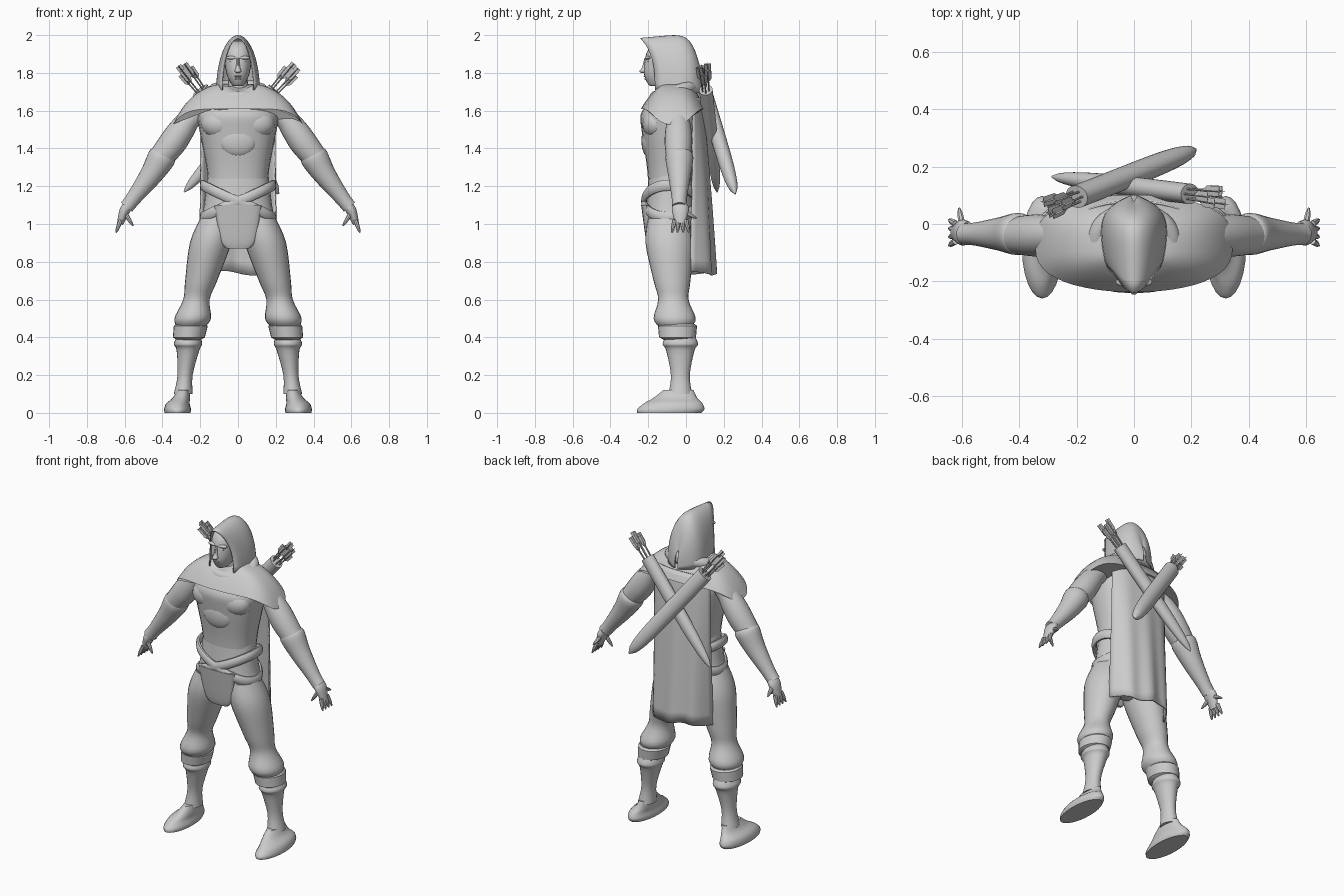
import bpy, bmesh, math
from mathutils import Vector

cube = bpy.data.objects.get("Cube")
if cube:
    bpy.data.objects.remove(cube)

mat = bpy.data.materials.new("plain_grey")
mat.use_nodes = True
GREY = (0.6, 0.6, 0.6, 1)
mat.diffuse_color = GREY
mat.node_tree.nodes["Principled BSDF"].inputs["Base Color"].default_value = GREY


def power(value, exponent):
    return math.copysign(abs(value) ** exponent, value)


def circle(count):
    angles = [math.tau * i / count for i in range(count)]
    return [(math.cos(a), math.sin(a)) for a in angles]


def finish(name, bm, mirror=False, thick=0):
    bmesh.ops.recalc_face_normals(bm, faces=bm.faces)
    mesh = bpy.data.meshes.new(name)
    bm.to_mesh(mesh)
    bm.free()
    mesh.materials.append(mat)
    for polygon in mesh.polygons:
        polygon.use_smooth = True
    mesh.set_sharp_from_angle(angle=math.radians(40))
    ob = bpy.data.objects.new(name, mesh)
    bpy.context.scene.collection.objects.link(ob)
    if mirror:
        ob.modifiers.new("Mirror", 'MIRROR')
    if thick:
        ob.modifiers.new("Solidify", 'SOLIDIFY').thickness = thick


def skin(bm, rows, tube=True, ring=False):
    """Join rows of points into a sheet, a capped tube or a ring."""
    rows = [[bm.verts.new(p) for p in row] for row in rows]
    count = len(rows[0])
    for a, b in zip(rows, rows[1:] + rows[:1] if ring else rows[1:]):
        for i in range(count if tube else count - 1):
            j = (i + 1) % count
            bm.faces.new((a[i], a[j], b[j], b[i]))
    if tube and not ring:
        bm.faces.new(rows[0])
        bm.faces.new(rows[-1])


def add_tube(bm, points, radii, depth=1, sides=24, follow=True, square=1):
    """Elliptical rings, lying flat or turned along the path."""
    rows = []
    for k, (point, radius) in enumerate(zip(points, radii)):
        along = Vector((0, 0, 1))
        if follow:
            along = points[min(k + 1, len(points) - 1)] - points[max(k - 1, 0)]
        across = Vector((0, 1, 0)).cross(along).normalized()
        back = along.cross(across).normalized()
        rows.append([point + across * radius * power(c, square)
                     + back * radius * depth * power(s, square) for c, s in circle(sides)])
    skin(bm, rows)


def spline(keys, steps):
    """Smooth curve through the keys."""
    keys = [Vector(k) for k in keys]
    curve = []
    for i in range(len(keys) - 1):
        a, b = keys[i], keys[i + 1]
        start = (b - keys[max(i - 1, 0)]) / 2
        end = (keys[min(i + 2, len(keys) - 1)] - a) / 2
        for t in (step / steps for step in range(steps)):
            curve.append(a + start * t + (3 * (b - a) - 2 * start - end) * t ** 2
                         + (2 * (a - b) + start + end) * t ** 3)
    return curve + [keys[-1]]


def part(name, keys, y, lean=0, steps=4, mirror=False, **shape):
    """Body part from (x, z, half width) keys; lean shifts y with height."""
    keys = spline(keys, steps)
    bm = bmesh.new()
    add_tube(bm, [Vector((x, y + lean * z, z)) for x, z, r in keys], [r for x, z, r in keys], **shape)
    finish(name, bm, mirror)


def blob(name, place, size):
    bm = bmesh.new()
    bmesh.ops.create_uvsphere(bm, u_segments=20, v_segments=12, radius=1)
    bmesh.ops.scale(bm, vec=size, verts=bm.verts)
    bmesh.ops.translate(bm, vec=place, verts=bm.verts)
    finish(name, bm, mirror=place[0] > 0)


# Torso, hips and front flap
part("vest", [(0, 1.24, .16), (0, 1.32, .17), (0, 1.5, .205), (0, 1.58, .21), (0, 1.64, .16)],
     y=-.08, depth=.76, follow=False, square=.85)
part("hips", [(0, .87, .05), (0, .92, .13), (0, 1, .195), (0, 1.1, .18), (0, 1.27, .16)],
     y=-.085, depth=.7, follow=False, square=.9)
part("front_flap", [(0, .87, .06), (0, .92, .095), (0, 1.1, .125)],
     y=-.1, lean=-.1, depth=.22, follow=False, square=.8)
blob("chest_muscle", (.095, -.16, 1.53), (.1, .072, .08))
blob("abdomen", (0, -.2, 1.44), (.1, .036, .085))

# Crossed belts
for name, tilt in (("belt_falling_left", -.085), ("belt_falling_right", .085)):
    bm = bmesh.new()
    rows = []
    for c, s in circle(48):
        middle = Vector((.187 * power(c, .9), -.085 + .138 * power(s, .9), 1.12 + tilt * c))
        rows.append([middle + Vector((c * u, s * u, 2 * v)) * .015 for u, v in circle(10)])
    skin(bm, rows, ring=True)
    finish(name, bm)

# Legs: trousers, cuffs, boots
part("trouser_leg", [(.11, 1.03, .09), (.145, .9, .11), (.195, .7, .085), (.22, .6, .07),
                     (.24, .5, .097), (.25, .45, .07)],
     y=-.025, lean=-.07, depth=1.15, follow=False, mirror=True)
part("knee_cuff", [(.25, .47, .08), (.25, .46, .09), (.26, .4, .085), (.26, .385, .06)],
     y=-.045, depth=1.15, steps=1, follow=False, mirror=True)
part("boot_shaft", [(.26, .41, .06), (.265, .365, .075), (.265, .33, .06), (.28, .2, .04), (.29, .1, .05)],
     y=-.03, depth=1.25, follow=False, mirror=True)
part("shoe", [(.32, 0, .068), (.32, .02, .071), (.318, .05, .062), (.3, .08, .046), (.29, .12, .032)],
     y=-.088, lean=.4, depth=2.5, follow=False, mirror=True)

# Arms and hands
part("upper_arm", [(.2, 1.6, .05), (.26, 1.55, .06), (.305, 1.49, .07), (.35, 1.425, .073), (.41, 1.35, .065)],
     y=-.04, mirror=True)
part("forearm_sleeve", [(.39, 1.38, .06), (.405, 1.35, .074), (.46, 1.26, .06),
                        (.55, 1.14, .041), (.59, 1.09, .038)], y=-.035, mirror=True)
part("hand", [(.58, 1.1, .025), (.6, 1.07, .028), (.625, 1, .016)], y=-.03, depth=1.6, mirror=True)
bm = bmesh.new()
fingers = [((.622, y, 1.02), (.645, y * 1.5 + .015, .955)) for y in (-.06, -.04, -.02, 0)]
thumbs = [((.6, 0, 1.06), (.61, .055, 1.03)), ((.6, -.05, 1.06), (.555, -.06, .99))]
for base, tip in fingers + thumbs:
    base, tip = Vector(base), Vector(tip)
    stages = [i / 4 for i in range(5)]
    add_tube(bm, [base.lerp(tip, t) for t in stages], [.012 - .008 * t ** 3 for t in stages], sides=8)
finish("fingers", bm, mirror=True)

# Shoulder mantle, drooping toward the arms
bm = bmesh.new()
rows = []
for t in (i / 10 for i in range(11)):
    dip = .035 * (1 - t)
    rows.append([((.1 + .245 * t) * c, -.068 + (.08 + .09 * t) * power(s, .7),
                  1.74 - .13 * t ** 1.5 - .085 * t ** 4 * c ** 6 - dip * max(0, -s) ** 4)
                 for c, s in circle(48)])
skin(bm, rows)
finish("shoulder_mantle", bm)

# Soft collar roll around the neck
bm = bmesh.new()
skin(bm, [[((.13 + .035 * u) * c, -.06 + (.1 + .035 * u) * s, 1.7 + .03 * s + .035 * v)
           for u, v in circle(12)] for c, s in circle(40)], ring=True)
finish("collar_roll", bm)

# Head and face
part("neck", [(0, 1.62, .07), (0, 1.7, .055), (0, 1.8, .05)], y=-.085)
part("head", [(0, 1.73, .02), (0, 1.74, .035), (0, 1.8, .062), (0, 1.9, .074), (0, 1.95, .06), (0, 1.97, .03)],
     y=-.67, lean=.3, depth=1.5, follow=False, square=.9)
part("nose", [(0, 1.8, .01), (0, 1.81, .018), (0, 1.83, .011), (0, 1.88, .01)],
     y=-.64, lean=.23, depth=1.3, follow=False, sides=10)
blob("brow", (.032, -.202, 1.88), (.032, .016, .01))
blob("eye", (.032, -.198, 1.86), (.014, .01, .006))
blob("upper_lip", (0, -.21, 1.783), (.024, .014, .006))
blob("lower_lip", (0, -.207, 1.77), (.02, .014, .007))

# Hood: arches swept from the pointed front edge to the back
bm = bmesh.new()
rows = []
for t in (1 - (1 - i / 16) ** 2 for i in range(17)):
    width = .086 + .045 * t ** .5 - .12 * t ** 6
    top = Vector((0, -.24 + .32 * t, 1.985 + .03 * t - .22 * t ** 8))
    hem = Vector((0, -.165 + .265 * t, 1.71 - .02 * t))
    row = []
    for angle in (math.pi * i / 24 for i in range(25)):
        rise = abs(math.sin(angle))
        row.append((width * math.cos(angle), hem.y + (top.y - hem.y) * rise ** 3,
                    hem.z + (top.z - hem.z) * rise))
    rows.append(row)
skin(bm, rows, tube=False)
finish("hood", bm, thick=.006)

# Cape with soft folds
bm = bmesh.new()
rows = []
for t in (i / 14 for i in range(15)):
    rows.append([(u * (.195 + .012 * t),
                  .08 + .075 * t ** .7 - (.05 + .075 * t) * abs(u) ** 3 + .01 * t * math.cos(9 * u),
                  1.67 - t * (.93 + .012 * math.sin(4 * u))) for u in (i / 14 - 1 for i in range(29))])
skin(bm, rows, tube=False)
finish("cape", bm, thick=.008)

# Crossed quivers with fletched arrows
for name, mouth, end, radius, blunt in (("outer", (-.2, .095, 1.71), (.215, .26, 1.16), .047, 7),
                                        ("inner", (.195, .105, 1.71), (-.285, .165, 1.17), .042, 4)):
    mouth, end = Vector(mouth), Vector(end)
    stages = [i / 20 for i in range(21)]
    bm = bmesh.new()
    add_tube(bm, [mouth.lerp(end, t) for t in stages],
             [radius * max(1 - t ** blunt, .01) ** .5 for t in stages], depth=.85)
    finish(name + "_quiver", bm)
    up = (mouth - end).normalized()
    side = Vector((0, 1, 0)).cross(up).normalized()
    deep = up.cross(side)
    bm = bmesh.new()
    for i, (c, s) in enumerate(circle(6)):
        spread = side * c + deep * s * .8
        foot = mouth + spread * .022 - up * .05
        tip = mouth + spread * .032 + up * (.13 + .02 * (i % 3))
        add_tube(bm, [foot, tip], [.004, .004], sides=6)
        for wide, depth in ((.017, .1), (.002, 9)):
            add_tube(bm, [foot.lerp(tip, t) for t in (.6, .7, 1)], [wide / 4, wide, wide], depth, sides=4)
    finish(name + "_arrows", bm)
